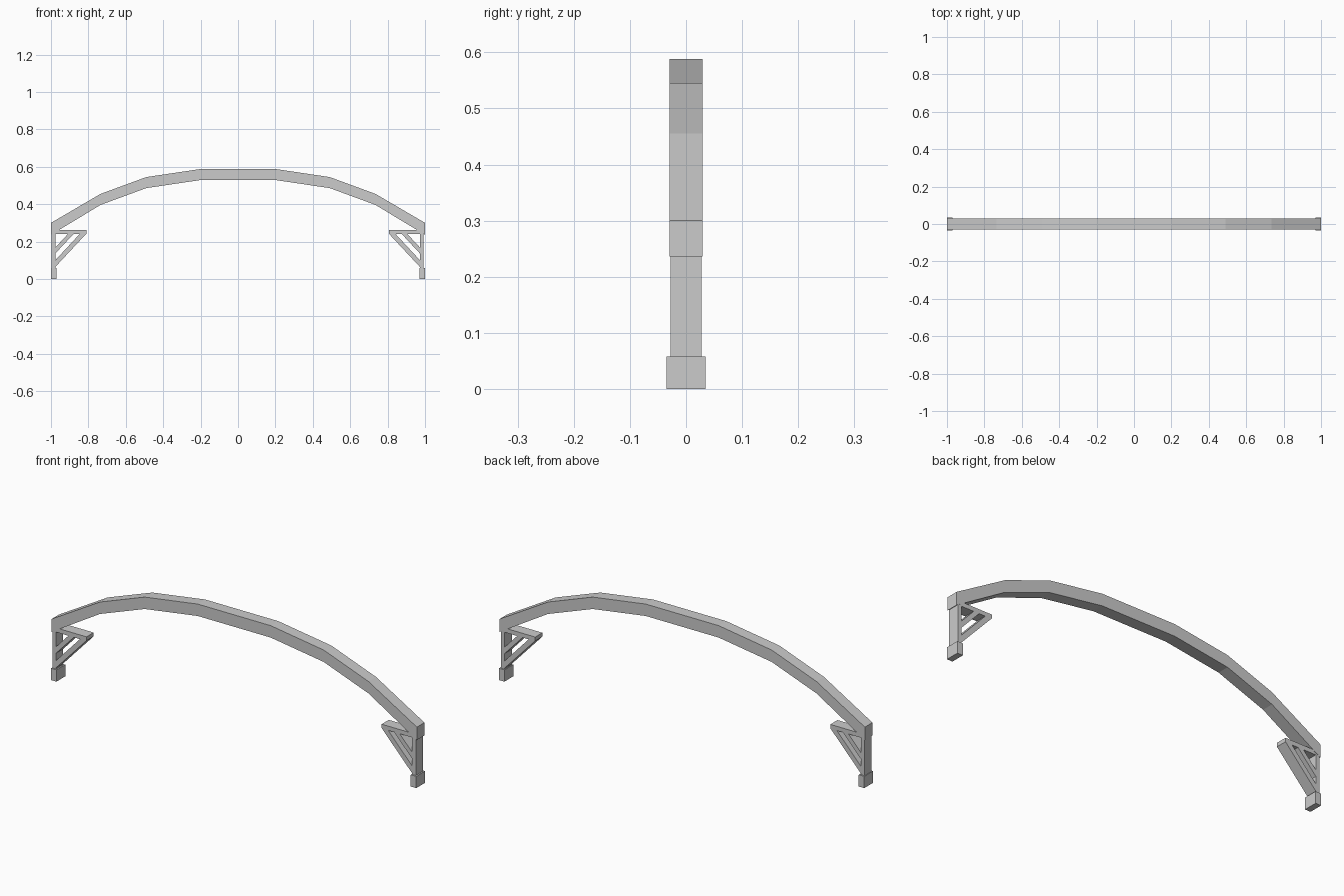
import bpy, bmesh

if "Cube" in bpy.data.objects:
    bpy.data.objects.remove(bpy.data.objects["Cube"])


def slab(name, loops, half_depth):
    """Flat-faced solid from x/z outlines (first is outer, rest are holes)."""
    cu = bpy.data.curves.new(name, 'CURVE')
    cu.dimensions = '2D'
    cu.fill_mode = 'BOTH'
    cu.extrude = half_depth
    for pts in loops:
        s = cu.splines.new('POLY')
        s.points.add(len(pts) - 1)
        for p, (x, z) in zip(s.points, pts):
            p.co = (x, z, 0, 1)
        s.use_cyclic_u = True
        s.use_smooth = False
    tmp = bpy.data.objects.new(name + "_outline", cu)
    bpy.context.collection.objects.link(tmp)
    dg = bpy.context.evaluated_depsgraph_get()
    me = bpy.data.meshes.new_from_object(tmp.evaluated_get(dg))
    bpy.data.objects.remove(tmp)
    bm = bmesh.new()
    bm.from_mesh(me)
    for v in bm.verts:  # stand the outline upright in the x/z plane
        x, y, z = v.co
        v.co = (x, -z, y)
    bmesh.ops.remove_doubles(bm, verts=bm.verts, dist=1e-5)
    bmesh.ops.dissolve_limit(bm, angle_limit=0.01, verts=bm.verts, edges=bm.edges)
    bmesh.ops.recalc_face_normals(bm, faces=bm.faces)
    for f in bm.faces:
        f.smooth = False
    bm.to_mesh(me)
    bm.free()
    me.name = name
    ob = bpy.data.objects.new(name, me)
    bpy.context.collection.objects.link(ob)
    return ob


# Arched beam: faceted top edge and the same edge lowered
half = [(-1, 0.30), (-0.735, 0.455), (-0.49, 0.545), (-0.20, 0.588)]
top = half + [(-x, z) for x, z in reversed(half)]
bottom = [(x, z - (0.064 if abs(x) == 1 else 0.059)) for x, z in reversed(top)]
slab("arch_beam", [top + bottom], 0.0295)

# Bracket: post, top rail and two diagonal struts as one pierced plate
bracket = [
    [(-0.997, 0.262), (-0.81, 0.262), (-0.81, 0.243), (-0.977, 0.064),
     (-0.977, 0.05), (-0.997, 0.05)],
    [(-0.977, 0.241), (-0.909, 0.241), (-0.977, 0.168)],
    [(-0.879, 0.241), (-0.846, 0.241), (-0.977, 0.100), (-0.977, 0.136)],
]
foot = [[(-1, 0), (-0.97, 0), (-0.97, 0.058), (-1, 0.058)]]

for side, sx, shift in (("left", 1, 0), ("right", -1, -0.004)):
    slab(side + "_bracket", [[(sx * x + shift, z) for x, z in l] for l in bracket], 0.028)
    slab(side + "_foot", [[(sx * x, z) for x, z in l] for l in foot], 0.0345)
